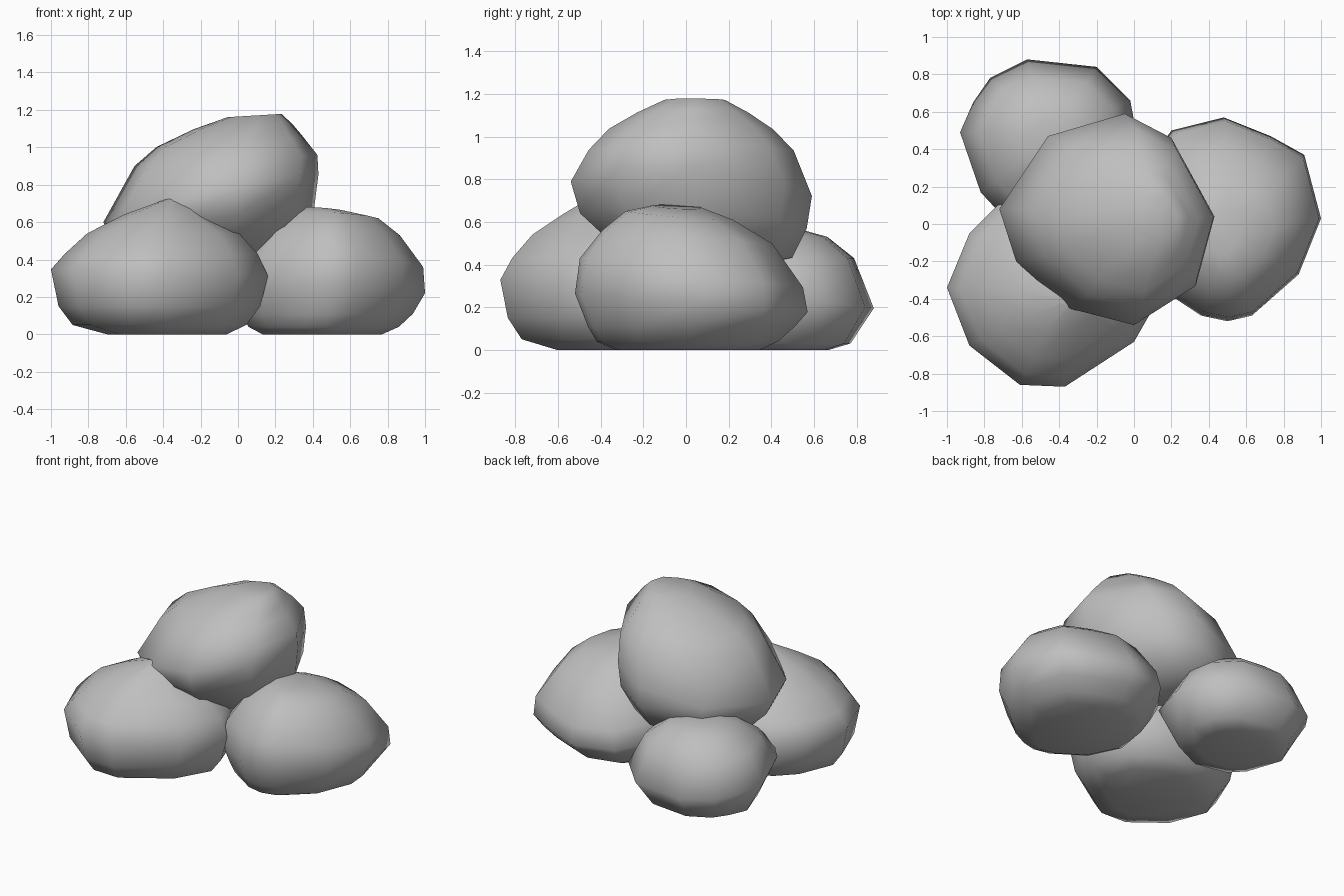
import bpy
import bmesh
import math
from mathutils import Vector

default_cube = bpy.data.objects.get("Cube")
if default_cube:
    bpy.data.objects.remove(default_cube, do_unlink=True)

# Single stone colour
stone = bpy.data.materials.new("stone grey")
stone.use_nodes = True
grey = (0.52, 0.52, 0.52, 1.0)
stone.diffuse_color = grey
shader = stone.node_tree.nodes["Principled BSDF"]
shader.inputs["Base Color"].default_value = grey
shader.inputs["Roughness"].default_value = 0.9


def add_ring(mesh, outline, centre, height, scale, shift=(0, 0), slope=(0, 0)):
    """Add one scaled, shifted and tilted copy of the plan outline."""
    centre, shift, slope = Vector(centre), Vector(shift), Vector(slope)
    ring = []
    for point in outline:
        offset = (Vector(point) - centre) * scale
        place = centre + shift + offset
        ring.append(mesh.verts.new((place.x, place.y, height + slope.dot(offset))))
    return ring


def make_boulder(name, centre, outline, levels):
    """Loft a boulder through rings stacked from bottom to top."""
    mesh = bmesh.new()
    rings = [add_ring(mesh, outline, centre, *level) for level in levels]
    count = len(outline)
    for lower, upper in zip(rings, rings[1:]):
        for i in range(count):
            j = (i + 1) % count
            mesh.faces.new((lower[i], lower[j], upper[j], upper[i]))
    mesh.faces.new(list(reversed(rings[0])))
    mesh.faces.new(rings[-1])
    bmesh.ops.recalc_face_normals(mesh, faces=mesh.faces[:])

    data = bpy.data.meshes.new(name)
    mesh.to_mesh(data)
    mesh.free()
    data.materials.append(stone)
    boulder = bpy.data.objects.new(name, data)
    bpy.context.collection.objects.link(boulder)

    bpy.ops.object.select_all(action="DESELECT")
    boulder.select_set(True)
    bpy.context.view_layer.objects.active = boulder
    bpy.ops.object.shade_smooth_by_angle(angle=math.radians(80))
    return boulder


# Each level: height, scale, sideways shift, slope

# Front boulder
make_boulder(
    "front_boulder", (-.42, -.37),
    [(.16, -.35), (.05, -.05), (-.2, .12), (-.5, .17), (-.73, .1), (-.88, -.05),
     (-1, -.34), (-.88, -.65), (-.61, -.86), (-.37, -.87), (0, -.63)],
    [(0, .55, (.04, .04)),
     (.05, .8),
     (.15, .93),
     (.33, 1, (0, 0), (-.03, 0)),
     (.43, .89, (.01, 0)),
     (.54, .7, (.02, 0)),
     (.64, .38, (.03, -.01)),
     (.73, .06, (.09, -.02))])

# Side boulder
make_boulder(
    "side_boulder", (.5, .03),
    [(1, .03), (.91, .37), (.73, .47), (.48, .57), (.2, .5), (.02, .25),
     (-.03, -.05), (.1, -.32), (.36, -.49), (.5, -.52), (.63, -.49), (.88, -.27)],
    [(0, .62, (-.04, -.02)),
     (.04, .78, (-.03, -.02)),
     (.11, .89, (-.01, 0)),
     (.22, 1, (0, 0), (0, -.08)),
     (.36, .96, (.01, 0), (0, -.13)),
     (.53, .73, (0, -.02), (0, -.08)),
     (.63, .46, (.02, -.06), (-.04, -.08)),
     (.67, .22, (-.04, -.07), (-.08, -.05))])

# Back boulder
make_boulder(
    "back_boulder", (-.45, .46),
    [(.02, .45), (-.02, .66), (-.2, .84), (-.57, .88), (-.77, .78), (-.86, .65),
     (-.93, .49), (-.82, .17), (-.7, .04), (-.4, -.02), (-.1, .12)],
    [(0, .5),
     (.03, .74),
     (.25, 1, (0, 0), (0, -.13)),
     (.43, .78),
     (.53, .48),
     (.56, .22)])

# Top boulder resting on the other three
make_boulder(
    "top_boulder", (-.14, .02),
    [(.43, .04), (.2, .46), (-.05, .59), (-.46, .47), (-.72, .08),
     (-.63, -.2), (-.35, -.45), (0, -.54), (.33, -.33)],
    [(.38, .4),
     (.46, .75, (0, .05), (.1, -.08)),
     (.59, .94, (.01, .01), (.14, -.06)),
     (.73, 1, (0, 0), (.22, -.05)),
     (.93, .85, (.08, 0), (.06, 0)),
     (1.03, .68, (.1, 0), (.07, 0)),
     (1.11, .46, (.17, .01), (.05, 0)),
     (1.17, .25, (.23, .02), (.06, 0))])
